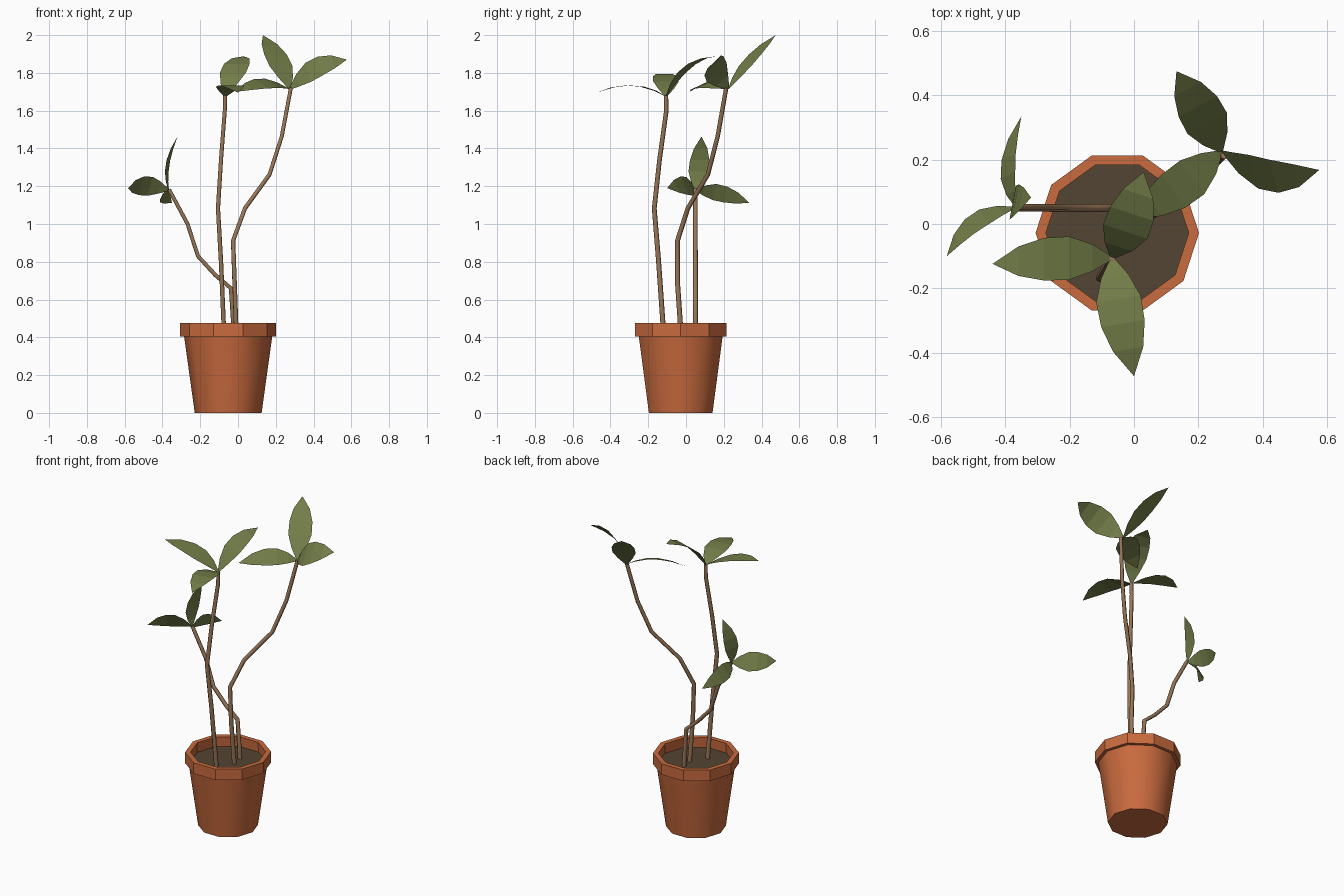
import bpy, bmesh, math
from mathutils import Vector

if "Cube" in bpy.data.objects:
    bpy.data.objects.remove(bpy.data.objects["Cube"])


def material(name, rgb):
    m = bpy.data.materials.new(name)
    m.diffuse_color = (*rgb, 1)
    m.use_nodes = True
    m.node_tree.nodes["Principled BSDF"].inputs["Base Color"].default_value = m.diffuse_color
    return m


TERRACOTTA = material("terracotta", (0.58, 0.145, 0.048))
SOIL = material("dark_soil", (0.085, 0.058, 0.032))
BARK = material("brown_bark", (0.31, 0.18, 0.095))
LEAF = material("olive_leaf", (0.17, 0.205, 0.065))

CX, CY, SIDES = -0.052, -0.028, 10


def add_object(name, bm, mat):
    me = bpy.data.meshes.new(name)
    bm.to_mesh(me)
    bm.free()
    me.materials.append(mat)
    ob = bpy.data.objects.new(name, me)
    bpy.context.collection.objects.link(ob)
    return ob


def lathe(name, profile, mat, closed=False, cap_first=False, cap_last=False):
    """Ten-sided turned shape from (radius, z) pairs."""
    bm = bmesh.new()
    rings = []
    for r, z in profile:
        rings.append([bm.verts.new((CX + r * math.cos(2 * math.pi * i / SIDES),
                                    CY + r * math.sin(2 * math.pi * i / SIDES), z))
                      for i in range(SIDES)])
    pairs = list(zip(rings, rings[1:]))
    if closed:
        pairs.append((rings[-1], rings[0]))
    for a, b in pairs:
        for i in range(SIDES):
            j = (i + 1) % SIDES
            bm.faces.new((a[i], a[j], b[j], b[i]))
    if cap_first:
        bm.faces.new(rings[0][::-1])
    if cap_last:
        bm.faces.new(rings[-1])
    return add_object(name, bm, mat)


def stem(name, points):
    """Thin six-sided stem along a bent path, tapering slightly."""
    cu = bpy.data.curves.new(name, 'CURVE')
    cu.dimensions = '3D'
    cu.bevel_depth = 0.0135
    cu.bevel_resolution = 1
    cu.use_fill_caps = True
    sp = cu.splines.new('POLY')
    sp.points.add(len(points) - 1)
    for i, p in enumerate(points):
        sp.points[i].co = (*p, 1)
        sp.points[i].radius = 1 - 0.15 * i / (len(points) - 1)
    cu.materials.append(BARK)
    ob = bpy.data.objects.new(name, cu)
    bpy.context.collection.objects.link(ob)
    bpy.ops.object.select_all(action='DESELECT')
    ob.select_set(True)
    bpy.context.view_layer.objects.active = ob
    bpy.ops.object.convert(target='MESH')


LEAF_PROFILE = [(0, 0.08), (0.17, 0.62), (0.37, 1.0), (0.58, 0.98), (0.79, 0.68)]


def leaf(name, base, mid, tip, width):
    """Flat pointed blade that bends along its length; width is its full cross vector."""
    a, m, c, w = (Vector(v) for v in (base, mid, tip, width))
    b = 2 * m - (a + c) / 2
    bm = bmesh.new()
    prev = None
    for t, f in LEAF_PROFILE:
        p = a * (1 - t) ** 2 + b * 2 * t * (1 - t) + c * t * t
        row = (bm.verts.new(p - w * f / 2), bm.verts.new(p + w * f / 2))
        if prev:
            bm.faces.new((prev[0], prev[1], row[1], row[0]))
        prev = row
    bm.faces.new((prev[0], prev[1], bm.verts.new(c)))
    bm.normal_update()
    if sum((f.normal.z for f in bm.faces)) < 0:
        bmesh.ops.reverse_faces(bm, faces=bm.faces[:])
    add_object(name, bm, LEAF)


# Pot: smooth tapered body, faceted rim, soil
body = lathe("pot_body", [(0.177, 0), (0.234, 0.41)], TERRACOTTA, cap_first=True)
for f in body.data.polygons:
    f.use_smooth = len(f.vertices) == 4
lathe("pot_rim", [(0.225, 0.405), (0.254, 0.405), (0.254, 0.476), (0.222, 0.476)],
      TERRACOTTA, closed=True)
lathe("soil", [(0.226, 0.412)], SOIL, cap_last=True)

# Stems
stem("right_stem", [(-0.008, -0.025, 0.40), (-0.018, -0.045, 0.69), (-0.026, -0.045, 0.912),
                    (0.037, 0.01, 1.083), (0.167, 0.116, 1.262), (0.232, 0.168, 1.465),
                    (0.28, 0.213, 1.72)])
stem("middle_stem", [(-0.073, -0.117, 0.40), (-0.09, -0.145, 0.8), (-0.106, -0.168, 1.083),
                     (-0.09, -0.14, 1.34), (-0.07, -0.104, 1.6), (-0.068, -0.106, 1.68)])
stem("left_stem", [(-0.02, 0.05, 0.40), (-0.038, 0.05, 0.66), (-0.12, 0.05, 0.73),
                   (-0.212, 0.05, 0.83), (-0.267, 0.05, 1.0), (-0.365, 0.05, 1.183)])

# Leaves: three per stem, each with middle point, tip and cross vector
CROWNS = {
    "right": ((0.272, 0.225, 1.715), [
        ((0.41, 0.152, 1.825), (0.576, 0.168, 1.87), (-0.03, 0.105, 0.10)),
        ((0.21, 0.345, 1.875), (0.132, 0.475, 2.0), (0.122, 0.066, 0.0)),
        ((0.145, 0.118, 1.745), (-0.01, 0.02, 1.70), (0.075, -0.105, -0.05))]),
    "middle": ((-0.068, -0.106, 1.675), [
        ((-0.25, -0.108, 1.772), (-0.44, -0.124, 1.793), (0.0, 0.135, 0.0)),
        ((-0.04, -0.28, 1.733), (0.0, -0.473, 1.696), (0.138, 0.022, 0.0)),
        ((-0.014, 0.01, 1.832), (0.03, 0.162, 1.888), (0.138, -0.045, 0.0))]),
    "left": ((-0.367, 0.052, 1.18), [
        ((-0.495, 0.005, 1.202), (-0.582, -0.10, 1.19), (0.03, -0.045, 0.10)),
        ((-0.392, 0.186, 1.162), (-0.35, 0.335, 1.112), (0.045, 0.02, 0.085)),
        ((-0.373, 0.07, 1.315), (-0.32, 0.082, 1.463), (0.02, 0.105, 0.0))]),
}
for side, (base, leaves) in CROWNS.items():
    for n, (mid, tip, width) in enumerate(leaves, 1):
        leaf(f"{side}_leaf_{n}", base, mid, tip, width)
